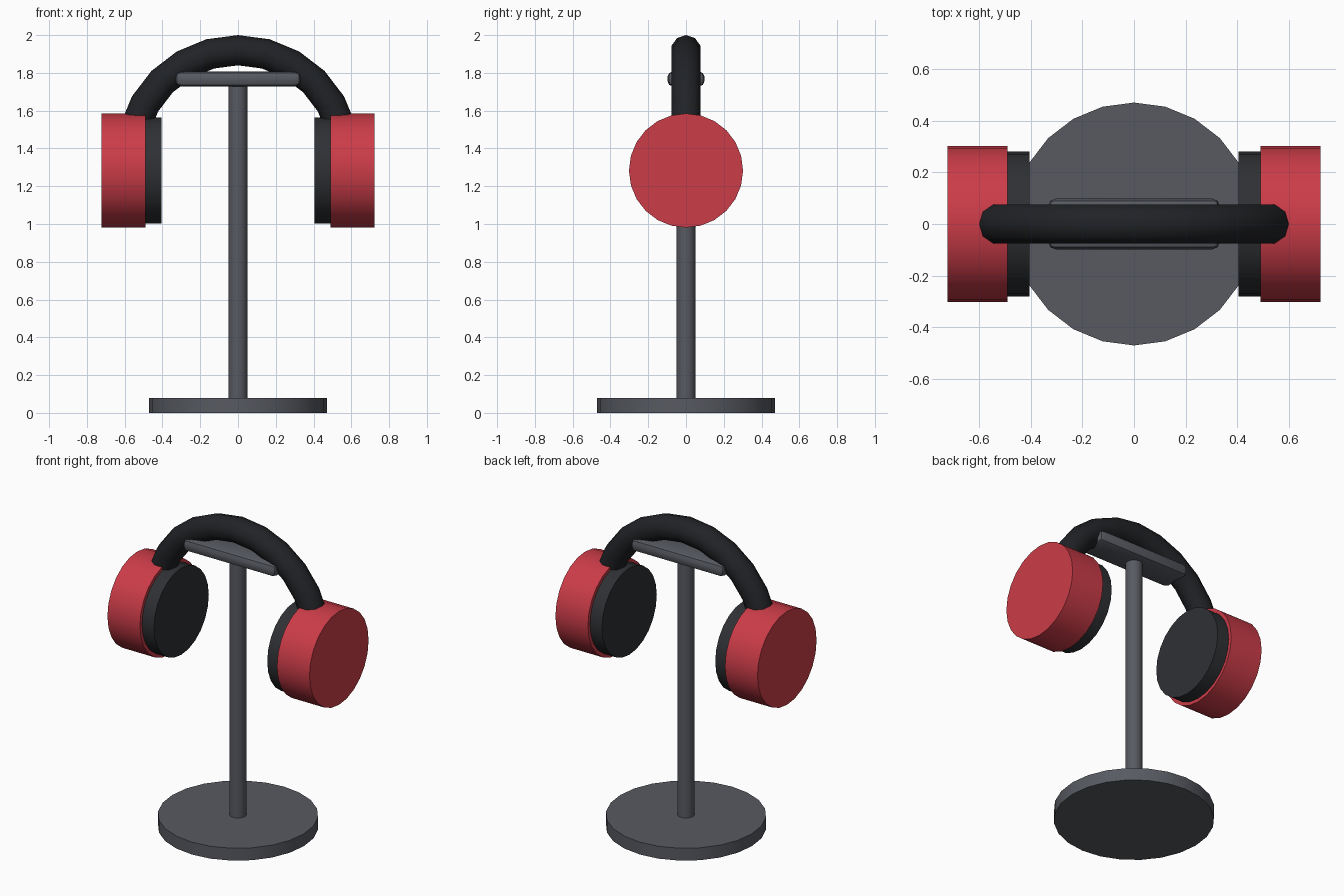
import bpy, bmesh, math
from mathutils import Matrix, Vector

if "Cube" in bpy.data.objects:
    bpy.data.objects.remove(bpy.data.objects["Cube"])


def mat(name, rgb):
    m = bpy.data.materials.new(name)
    m.diffuse_color = (*rgb, 1)
    m.use_nodes = True
    m.node_tree.nodes["Principled BSDF"].inputs["Base Color"].default_value = m.diffuse_color
    return m


STAND = mat("stand_grey", (0.095, 0.102, 0.12))
BAND = mat("band_black", (0.015, 0.016, 0.019))
PAD = mat("cushion_black", (0.028, 0.030, 0.034))
RED = mat("shell_red", (0.60, 0.045, 0.065))


def finish(name, bm, material):
    bmesh.ops.recalc_face_normals(bm, faces=bm.faces)
    me = bpy.data.meshes.new(name)
    bm.to_mesh(me)
    bm.free()
    me.materials.append(material)
    ob = bpy.data.objects.new(name, me)
    bpy.context.collection.objects.link(ob)
    bpy.ops.object.select_all(action='DESELECT')
    ob.select_set(True)
    bpy.context.view_layer.objects.active = ob
    bpy.ops.object.shade_smooth_by_angle(angle=math.radians(40))
    return ob


def cylinder(name, radius, start, end, axis, material, centre_z=0.0, sides=24):
    """Cylinder from start to end along the x or z axis."""
    bm = bmesh.new()
    m = Matrix.Translation((0, 0, (start + end) / 2))
    if axis == 'X':
        m = Matrix.Translation((0, 0, centre_z)) @ Matrix.Rotation(math.pi / 2, 4, 'Y') @ m
    bmesh.ops.create_cone(bm, cap_ends=True, segments=sides, radius1=radius,
                          radius2=radius, depth=end - start, matrix=m)
    return finish(name, bm, material)


# Stand: base disc and pole
cylinder("base", 0.47, 0, 0.08, 'Z', STAND)
cylinder("pole", 0.05, 0.07, 1.75, 'Z', STAND)

# Rounded rest bar on top of the pole
bm = bmesh.new()
bmesh.ops.create_cube(bm, size=1, matrix=Matrix.Translation((0, 0, 1.768))
                      @ Matrix.Diagonal((0.664, 0.196, 0.078, 1)))
bmesh.ops.bevel(bm, geom=bm.edges[:], offset=0.028, segments=2, profile=0.5,
                affect='EDGES')
finish("rest_bar", bm, STAND)

# Headband: ten-sided section swept over a half circle
ARC_Z, ARC_R, TUBE_R = 1.352, 0.568, 0.08
bm = bmesh.new()
section = [bm.verts.new((ARC_R + TUBE_R * math.cos(i * math.tau / 10),
                         TUBE_R * math.sin(i * math.tau / 10), ARC_Z))
           for i in range(10)]
end_cap = bm.faces.new(section)
bmesh.ops.spin(bm, geom=[end_cap], cent=Vector((0, 0, ARC_Z)), axis=(0, -1, 0),
               angle=math.pi, steps=12)
finish("headband", bm, BAND)

# Ear cups and cushions on both sides
for side, s in (("left", -1), ("right", 1)):
    for part, radius, inner, outer, m in (("ear_cup", 0.302, 0.49, 0.722, RED),
                                          ("ear_cushion", 0.28, 0.405, 0.50, PAD)):
        a, b = sorted((s * inner, s * outer))
        cylinder(f"{side}_{part}", radius, a, b, 'X', m, centre_z=1.283)
